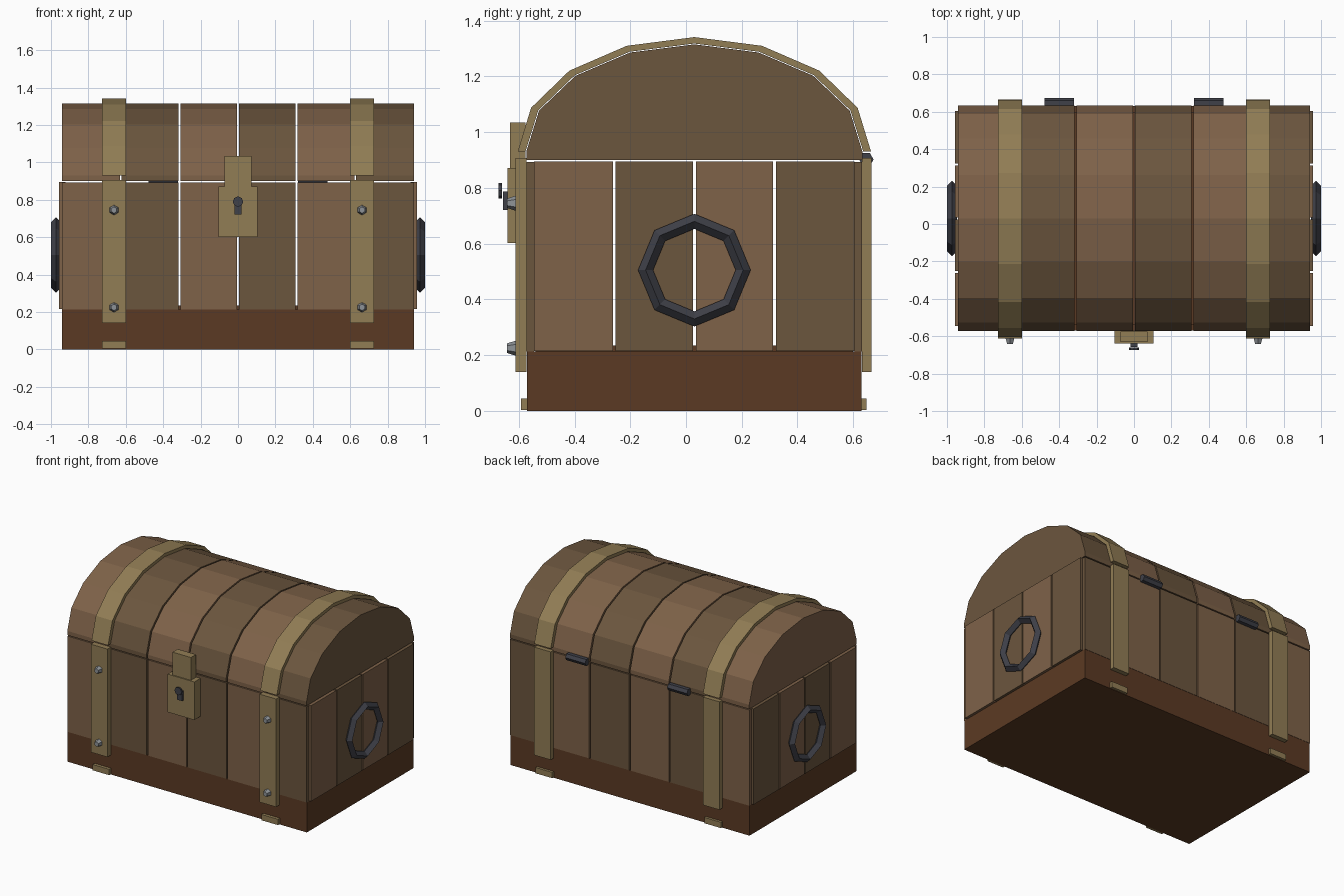
import bpy, bmesh, math
from mathutils import Matrix

if "Cube" in bpy.data.objects:
    bpy.data.objects.remove(bpy.data.objects["Cube"])

CY = 0.03  # centre of the chest body in y


def material(name, rgb):
    m = bpy.data.materials.new(name)
    m.diffuse_color = (*rgb, 1)
    m.use_nodes = True
    m.node_tree.nodes["Principled BSDF"].inputs["Base Color"].default_value = m.diffuse_color
    return m


LIGHT = material("light_wood", (0.21, 0.122, 0.066))
DARK = material("dark_wood", (0.148, 0.092, 0.048))
BASE = material("base_wood", (0.105, 0.042, 0.017))
BRASS = material("brass", (0.285, 0.205, 0.09))
IRON = material("iron", (0.05, 0.052, 0.066))
STEEL = material("steel", (0.27, 0.29, 0.31))
WOODS = (LIGHT, DARK)


def finish(bm, name, mat):
    bmesh.ops.recalc_face_normals(bm, faces=bm.faces)
    me = bpy.data.meshes.new(name)
    bm.to_mesh(me)
    bm.free()
    me.materials.append(mat)
    ob = bpy.data.objects.new(name, me)
    bpy.context.collection.objects.link(ob)
    return ob


def box(name, x0, x1, y0, y1, z0, z1, mat):
    bm = bmesh.new()
    m = Matrix.Translation(((x0 + x1) / 2, (y0 + y1) / 2, (z0 + z1) / 2)) \
        @ Matrix.Diagonal((x1 - x0, y1 - y0, z1 - z0, 1))
    bmesh.ops.create_cube(bm, size=1, matrix=m)
    return finish(bm, name, mat)


def extrude_x(name, profile, x0, x1, mat):
    """Closed (y, z) profile extruded along x."""
    bm = bmesh.new()
    face = bm.faces.new([bm.verts.new((x0, y, z)) for y, z in profile])
    new = bmesh.ops.extrude_face_region(bm, geom=[face])["geom"]
    verts = [v for v in new if isinstance(v, bmesh.types.BMVert)]
    bmesh.ops.translate(bm, verts=verts, vec=(x1 - x0, 0, 0))
    return finish(bm, name, mat)


def cylinder(name, centre, r1, r2, depth, sides, axis, mat):
    """Cone or cylinder whose r2 end points to -y (axis 'X') or +x (axis 'Y')."""
    bm = bmesh.new()
    m = Matrix.Translation(centre) @ Matrix.Rotation(math.pi / 2, 4, axis)
    bmesh.ops.create_cone(bm, cap_ends=True, segments=sides, radius1=r1,
                          radius2=r2, depth=depth, matrix=m)
    return finish(bm, name, mat)


def arch(a, b, z=0.93, n=8):
    return [(CY - a * math.cos(math.pi * i / n), z + b * math.sin(math.pi * i / n))
            for i in range(n + 1)]


# base and inner floor
box("base", -0.94, 0.94, -0.57, 0.63, 0, 0.213, BASE)
box("floor", -0.91, 0.91, -0.54, 0.60, 0.2, 0.235, BASE)

# front, back and lid planks
lid = [(CY - 0.603, 0.9)] + arch(0.603, 0.385) + [(CY + 0.603, 0.9)]
pitch = 1.88 / 6
shade = (0, 1, 0, 1, 0, 1)
for i in range(6):
    x0 = -0.94 + i * pitch + (0.005 if i else 0)
    x1 = -0.94 + (i + 1) * pitch - (0.005 if i < 5 else 0)
    mat = WOODS[shade[i]]
    box(f"front_plank_{i}", x0, x1, -0.572, -0.545, 0.213, 0.893, mat)
    box(f"back_plank_{i}", x0, x1, 0.605, 0.632, 0.213, 0.893, mat)
    extrude_x(f"lid_plank_{i}", lid, x0, x1, mat)

# end planks
for s, side in ((-1, "left"), (1, "right")):
    for i in range(4):
        y0 = -0.545 + i * 0.2875
        xa, xb = sorted((s * 0.922, s * 0.956))
        box(f"{side}_plank_{i}", xa, xb, y0 + 0.005 * (i > 0),
            y0 + 0.2875 - 0.005 * (i < 3), 0.215, 0.895, WOODS[i % 2])

    # ring handle: eight-sided ring with a diamond section
    bm = bmesh.new()
    rings = []
    for i in range(8):
        t = math.pi * i / 4
        rings.append([bm.verts.new((s * (0.973 + dx), CY + r * math.cos(t),
                                    0.505 + r * math.sin(t)))
                      for r, dx in ((0.202, 0), (0.175, 0.027), (0.148, 0), (0.175, -0.027))])
    for i in range(8):
        p, q = rings[i], rings[(i + 1) % 8]
        for j in range(4):
            k = (j + 1) % 4
            bm.faces.new((p[j], p[k], q[k], q[j]))
    finish(bm, f"{side}_handle", IRON)

    # brass straps around body, base and lid
    xa, xb = sorted((s * 0.598, s * 0.728))
    box(f"{side}_front_strap", xa, xb, -0.612, -0.572, 0.14, 0.907, BRASS)
    box(f"{side}_back_strap", xa, xb, 0.632, 0.665, 0.14, 0.907, BRASS)
    box(f"{side}_foot_strap", xa, xb, -0.592, 0.648, 0.004, 0.045, BRASS)
    band = arch(0.634, 0.411) + arch(0.606, 0.388)[::-1]
    extrude_x(f"{side}_lid_strap", band, xa, xb, BRASS)

    # bolts on the front straps
    for z, level in ((0.225, "lower"), (0.745, "upper")):
        cylinder(f"{side}_{level}_bolt", (s * 0.663, -0.625, z),
                 0.028, 0.017, 0.034, 6, 'X', STEEL)

    # back hinge
    cylinder(f"{side}_hinge", (s * 0.4, 0.647, 0.902), 0.026, 0.026, 0.156, 6, 'Y', IRON)

# lock plate, hasp and keyhole
box("lock_plate", -0.105, 0.105, -0.64, -0.57, 0.602, 0.872, BRASS)
box("hasp", -0.072, 0.072, -0.632, -0.575, 0.86, 1.034, BRASS)
cylinder("keyhole_disc", (0, -0.667, 0.79), 0.028, 0.028, 0.012, 8, 'X', IRON)
box("keyhole_slot", -0.02, 0.02, -0.657, -0.635, 0.72, 0.787, IRON)
